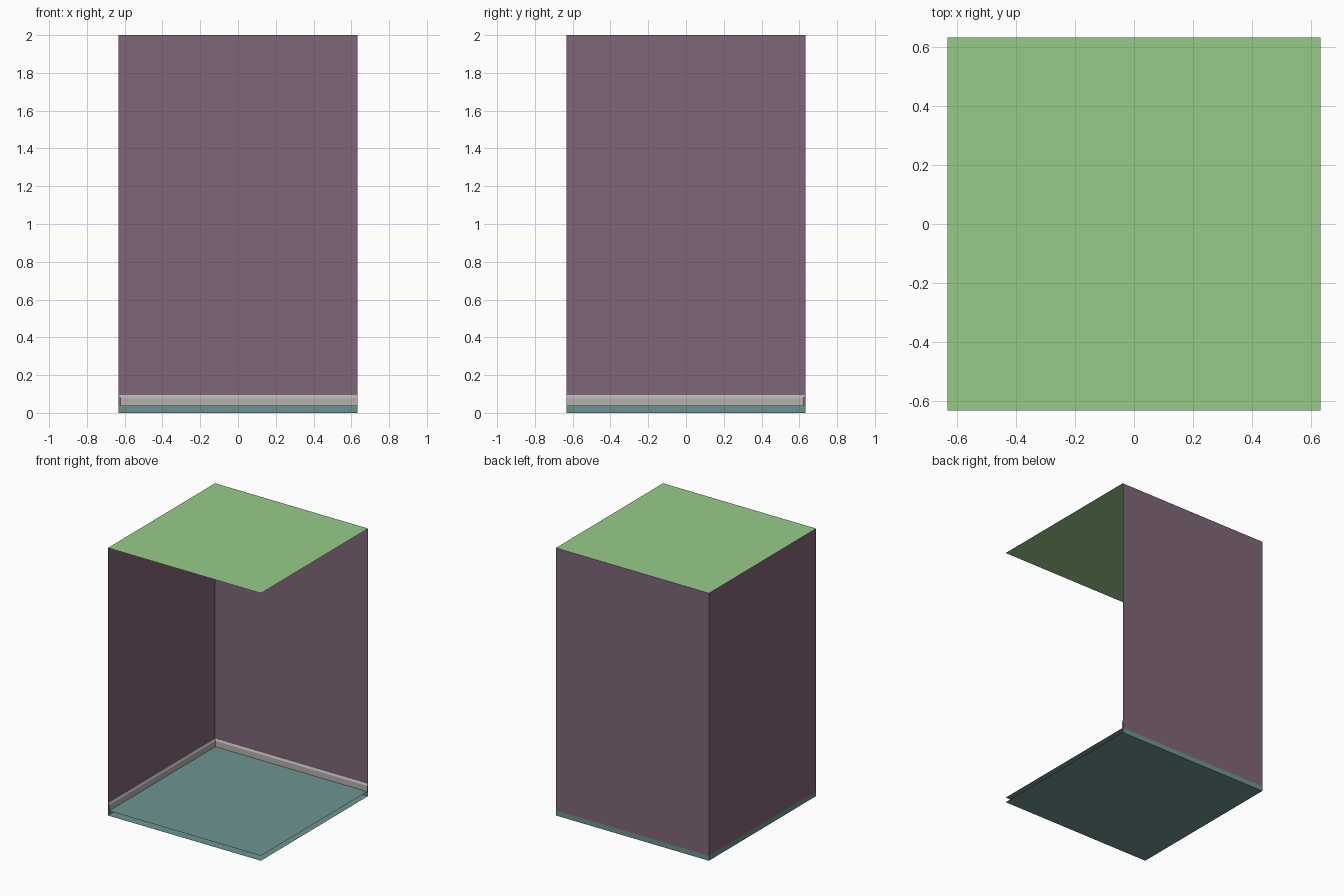
import bpy

if "Cube" in bpy.data.objects:
    bpy.data.objects.remove(bpy.data.objects["Cube"])

H = 0.633      # half width of the room
TOP = 2.0      # ceiling height
FLOOR = 0.037  # height of the raised floor
T = 0.01       # skirting thickness


def material(name, rgb):
    mat = bpy.data.materials.new(name)
    mat.diffuse_color = (*rgb, 1)
    mat.use_nodes = True
    mat.node_tree.nodes["Principled BSDF"].inputs["Base Color"].default_value = mat.diffuse_color
    return mat


def make(name, verts, faces, mat):
    mesh = bpy.data.meshes.new(name)
    mesh.from_pydata(verts, [], faces)
    mesh.materials.append(mat)
    obj = bpy.data.objects.new(name, mesh)
    bpy.context.collection.objects.link(obj)
    return obj


def corner_strip(name, profile, mat):
    """Sweep (inset, z) points along the left wall, round the corner, along the back wall."""
    verts, faces = [], []
    for d, z in profile:
        verts += [(-H + d, -H, z), (-H + d, H - d, z), (H, H - d, z)]
    for i in range(len(profile) - 1):
        for j in range(2):
            a = 3 * i + j
            faces.append((a, a + 1, a + 4, a + 3))
    return make(name, verts, faces, mat)


def sheet(name, z, mat, inset=0.0, up=True):
    verts = [(-H + inset, -H, z), (H, -H, z), (H, H - inset, z), (-H + inset, H - inset, z)]
    return make(name, verts, [(0, 1, 2, 3) if up else (3, 2, 1, 0)], mat)


purple = material("wall_purple", (0.216, 0.133, 0.188))
teal = material("floor_teal", (0.153, 0.296, 0.279))
green = material("ceiling_green", (0.31, 0.60, 0.25))
pale = material("skirting_grey", (0.46, 0.44, 0.44))

# Two walls meeting at the back left corner
corner_strip("walls", [(0, FLOOR), (0, TOP)], purple)

# Ceiling sheet
sheet("ceiling", TOP, green)

# Floor: underside, raised top and the edge below the walls
sheet("floor_underside", 0, teal, up=False)
sheet("floor_top", FLOOR, teal, inset=T)
corner_strip("floor_edge", [(0, 0), (0, FLOOR)], teal)

# Skirting board with a sloped top
corner_strip("skirting_board", [(T, FLOOR), (T, 0.08), (0.002, 0.095), (0, 0.095)], pale)
